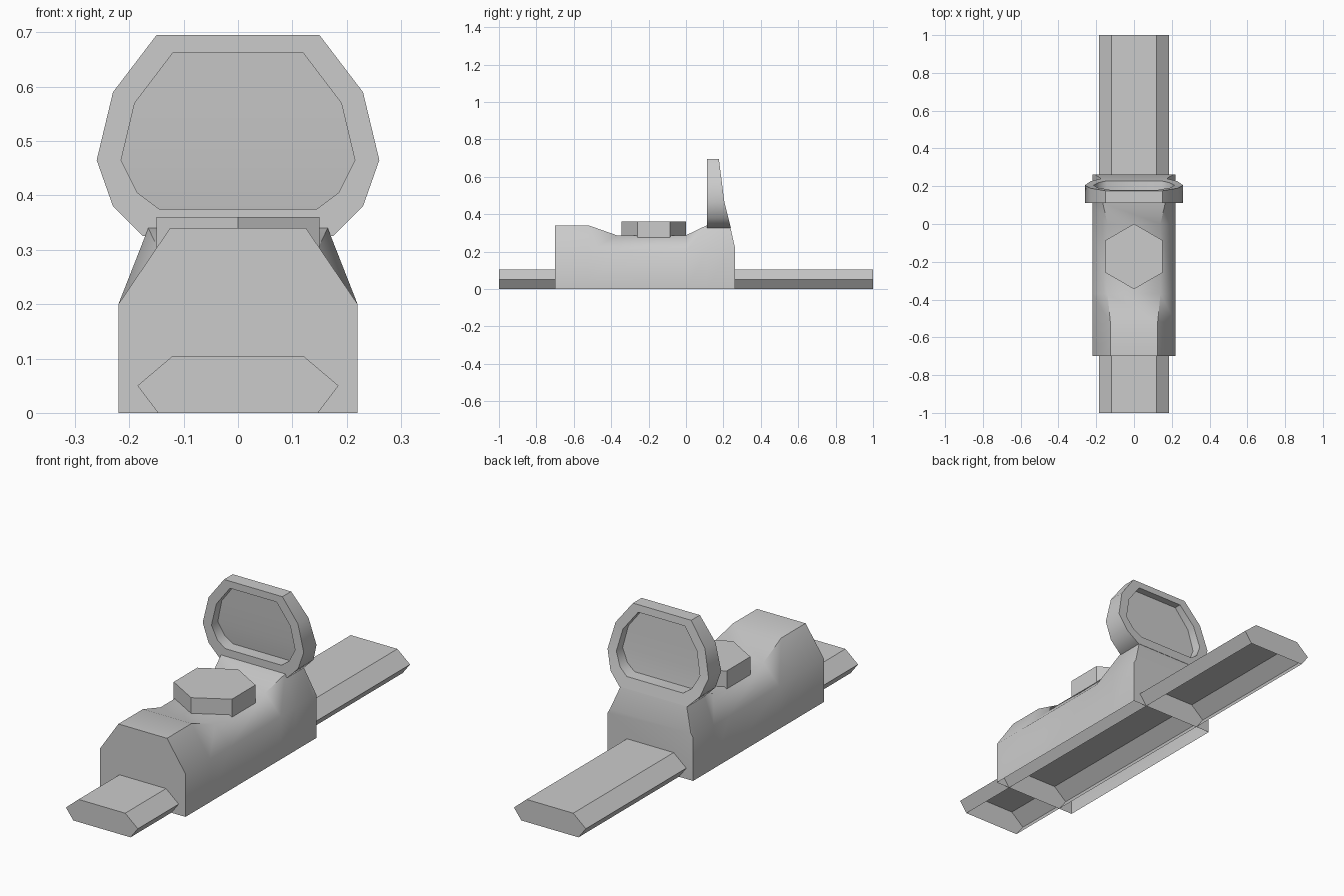
import bpy, bmesh, math
from mathutils import Vector

if "Cube" in bpy.data.objects:
    bpy.data.objects.remove(bpy.data.objects["Cube"])


def finish(name, bm, angle=35):
    bmesh.ops.recalc_face_normals(bm, faces=bm.faces)
    me = bpy.data.meshes.new(name)
    bm.to_mesh(me)
    bm.free()
    ob = bpy.data.objects.new(name, me)
    bpy.context.collection.objects.link(ob)
    bpy.ops.object.select_all(action='DESELECT')
    bpy.context.view_layer.objects.active = ob
    ob.select_set(True)
    bpy.ops.object.shade_smooth_by_angle(angle=math.radians(angle))
    return ob


def mirrored(half):
    """Mirror a right-hand half outline (bottom to top) across x = 0."""
    return half + [(-x, z) for x, z in reversed(half)]


def loft(bm, loops, closed):
    rows = [[bm.verts.new(p) for p in loop] for loop in loops]
    n = len(rows[0])
    for a, b in zip(rows, rows[1:]):
        for i in range(n if closed else n - 1):
            j = (i + 1) % n
            bm.faces.new((a[i], a[j], b[j], b[i]))
    return rows


def open_shell(name, stations, angle=35):
    """Capped loft along y with an open underside; stations are (y, half outline)."""
    bm = bmesh.new()
    loops = [[(x, y, z) for x, z in mirrored(half)] for y, half in stations]
    rows = loft(bm, loops, False)
    bm.faces.new(rows[0])
    bm.faces.new(rows[-1])
    return finish(name, bm, angle)


# Mounting rail, hollow from below
rail = [(0.147, 0), (0.185, 0.05), (0.12, 0.105)]
open_shell("mounting_rail", [(-1, rail), (1, rail)], 25)

# Housing: raised front, saddle, then neck under the window
profile = [(-0.70, 0.125, 0.34), (-0.52, 0.125, 0.34), (-0.37, 0.14, 0.287),
           (0.0, 0.14, 0.287), (0.11, 0.165, 0.34), (0.235, 0.165, 0.34),
           (0.262, 0.208, 0.22)]
open_shell("housing", [(y, [(0.22, 0), (0.22, 0.2), (w, h)])
                       for y, w, h in profile], 50)

# Window frame with a sloping back
outer = mirrored([(0.175, 0.325), (0.23, 0.38), (0.26, 0.465),
                  (0.23, 0.59), (0.15, 0.695)])
inner = mirrored([(0.145, 0.375), (0.185, 0.405), (0.215, 0.465),
                  (0.19, 0.57), (0.12, 0.662)])


def back_y(z):
    pts = [(0.2, 0.265), (0.35, 0.235), (0.45, 0.207), (0.70, 0.175)]
    for (z0, y0), (z1, y1) in zip(pts, pts[1:]):
        if z <= z1:
            return y0 + (y1 - y0) * (z - z0) / (z1 - z0)
    return pts[-1][1]


FRONT = 0.112
bm = bmesh.new()
loops = [[(x, FRONT, z) for x, z in outer],
         [(x, back_y(z), z) for x, z in outer],
         [(x, back_y(z), z) for x, z in inner],
         [(x, FRONT, z) for x, z in inner]]
loft(bm, loops + [loops[0]], True)
bmesh.ops.remove_doubles(bm, verts=bm.verts, dist=1e-5)
finish("window_frame", bm, 45)

# Lens filling the frame, midway through its depth
bm = bmesh.new()
rim = [bm.verts.new((x, (FRONT + back_y(z)) / 2, z)) for x, z in inner]
for i in range(4):
    bm.faces.new((rim[i], rim[i + 1], rim[8 - i], rim[9 - i]))
finish("lens", bm, 60)

# Six-sided adjustment dial
bm = bmesh.new()
dial = [(0.173 * math.sin(math.tau * i / 6),
         -0.172 + 0.173 * math.cos(math.tau * i / 6)) for i in range(6)]
rows = loft(bm, [[(x, y, z) for x, y in dial] for z in (0.27, 0.36)], True)
bm.faces.new(rows[0])
bm.faces.new(rows[1])
finish("adjustment_dial", bm, 30)
